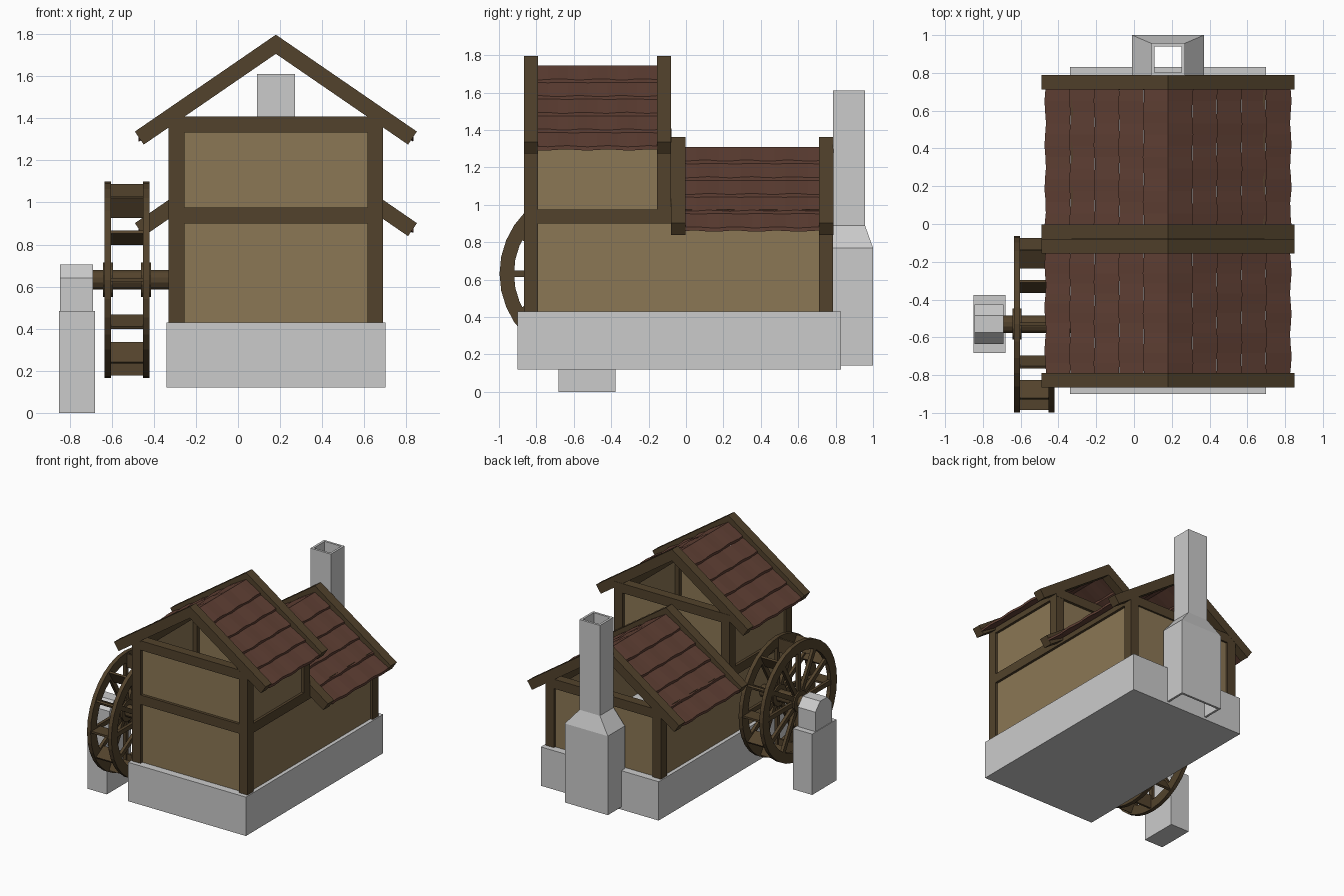
import bpy, bmesh, random
from math import sin, cos, pi, radians
from mathutils import Matrix, Vector

if "Cube" in bpy.data.objects:
    bpy.data.objects.remove(bpy.data.objects["Cube"])

random.seed(4)


def material(name, rgb):
    m = bpy.data.materials.new(name)
    m.diffuse_color = (*rgb, 1)
    m.use_nodes = True
    m.node_tree.nodes["Principled BSDF"].inputs["Base Color"].default_value = m.diffuse_color
    return m


WOOD = material("dark_timber", (0.085, 0.055, 0.025))
PLASTER = material("tan_plaster", (0.26, 0.185, 0.09))
TILE = material("red_brown_tile", (0.115, 0.05, 0.034))


def finish(name, bm, mat):
    bmesh.ops.recalc_face_normals(bm, faces=bm.faces)
    me = bpy.data.meshes.new(name)
    bm.to_mesh(me)
    bm.free()
    ob = bpy.data.objects.new(name, me)
    bpy.context.collection.objects.link(ob)
    if mat:
        me.materials.append(mat)
    return ob


def add_box(bm, x0, x1, y0, y1, z0, z1, rot=None):
    m = Matrix.Translation(((x0 + x1) / 2, (y0 + y1) / 2, (z0 + z1) / 2)) @ Matrix.Diagonal((x1 - x0, y1 - y0, z1 - z0, 1))
    bmesh.ops.create_cube(bm, size=1, matrix=rot @ m if rot else m)


def boxes(name, dims, mat=None):
    bm = bmesh.new()
    for d in dims:
        add_box(bm, *d)
    return finish(name, bm, mat)


def add_loft(bm, loops, closed=False):
    rows = [[bm.verts.new(p) for p in loop] for loop in loops]
    n = len(rows[0])
    for a, b in zip(rows, rows[1:] + (rows[:1] if closed else [])):
        for i in range(n):
            j = (i + 1) % n
            bm.faces.new((a[i], a[j], b[j], b[i]))
    if not closed:
        bm.faces.new(rows[0])
        bm.faces.new(rows[-1])


def loft(name, loops, mat=None, closed=False):
    bm = bmesh.new()
    add_loft(bm, loops, closed)
    return finish(name, bm, mat)


# Stone foundation
boxes("foundation", [(-0.34, 0.70, -0.90, 0.83, 0.12, 0.43)])

# Plaster walls, open at the top
X0, X1, T = -0.31, 0.67, 0.02


def wall_ring(y0, y1, z0, z1):
    return [(X0, X1, y0, y0 + T, z0, z1), (X0, X1, y1 - T, y1, z0, z1),
            (X0, X0 + T, y0 + T, y1 - T, z0, z1), (X1 - T, X1, y0 + T, y1 - T, z0, z1)]


boxes("lower_walls", wall_ring(-0.84, 0.77, 0.43, 0.94), PLASTER)
boxes("upper_walls", wall_ring(-0.84, -0.10, 0.94, 1.37), PLASTER)

# Timber frame
L, R, W = -0.33, 0.69, 0.075
posts, beams = [], []
for x0 in (L, R - W):
    x1 = x0 + W
    posts += [(x0, x1, -0.865, -0.79, 0.43, 1.40),
              (x0, x1, -0.155, -0.08, 0.90, 1.40),
              (x0, x1, 0.712, 0.787, 0.43, 0.97)]
    beams += [(x0, x1, -0.79, -0.155, 1.33, 1.40),
              (x0, x1, -0.79, 0.712, 0.90, 0.975)]
for y0, z0 in ((-0.863, 1.333), (-0.863, 0.90), (-0.153, 1.333), (-0.153, 0.90), (0.71, 0.90)):
    beams.append((L, R, y0, y0 + W, z0, z0 + W))
boxes("wall_posts", posts, WOOD)
boxes("wall_beams", beams, WOOD)

# Gable rafters: chevron profile pushed along y
CX, SLOPE = 0.18, 0.687


def chevron(name, y0, y1, apex):
    half = [(0.67, apex - 0.67 * SLOPE), (0.628, apex - 0.67 * SLOPE - 0.062)]
    prof = [(CX, apex), (CX + half[0][0], half[0][1]), (CX + half[1][0], half[1][1]),
            (CX, apex - 0.091), (CX - half[1][0], half[1][1]), (CX - half[0][0], half[0][1])]
    loft(name, [[(x, y, z) for x, z in prof] for y in (y0, y1)], WOOD)


chevron("front_rafter", -0.865, -0.79, 1.797)
chevron("middle_rafter_high", -0.155, -0.08, 1.797)
chevron("middle_rafter_low", -0.08, -0.003, 1.362)
chevron("back_rafter", 0.712, 0.788, 1.362)


# Tile courses: overlapping, slightly wavy slabs
def tiled_roof(name, y0, y1, ridge):
    bm = bmesh.new()
    n = 12
    for side in (-1, 1):
        for row in range(5):
            d0, d1 = row * 0.13, (row + 1) * 0.13
            ph = random.uniform(0, 2 * pi)
            loops = []
            for k in range(n + 1):
                y = y0 + (y1 - y0) * k / n
                wave = 0.004 * sin(y * 28 + ph)
                e = d1 + 0.004 * sin(y * 28 + ph + 1)
                za, zb = ridge - SLOPE * d0 - 0.004, ridge - SLOPE * e + 0.012 + wave
                loops.append([(CX + side * d0, y, za), (CX + side * e, y, zb),
                              (CX + side * e, y, zb - 0.02), (CX + side * d0, y, za - 0.02)])
            add_loft(bm, loops)
    finish(name, bm, TILE)


tiled_roof("front_roof_tiles", -0.79, -0.155, 1.748)
tiled_roof("back_roof_tiles", -0.003, 0.712, 1.314)


# Hollow chimney with sloped shoulders
def ring(hw, y0, y1, z, inset=0.0):
    a = hw - inset
    return [(CX - a, y0 + inset, z), (CX + a, y0 + inset, z), (CX + a, y1 - inset, z), (CX - a, y1 - inset, z)]


wide, slim = (0.19, 0.785, 1.0), (0.09, 0.785, 0.957)
loft("chimney", [ring(*wide, 0.14), ring(*wide, 0.77), ring(*slim, 0.89), ring(*slim, 1.61),
                 ring(*slim, 1.61, 0.018), ring(*slim, 0.89, 0.018), ring(*wide, 0.77, 0.018),
                 ring(*wide, 0.14, 0.018)], closed=True)

# Pier and bearing block carrying the axle
YC, ZC = -0.53, 0.632
boxes("axle_pier", [(-0.85, -0.68, YC - 0.153, YC + 0.153, 0, 0.485)])
block = [(-0.105, 0.485), (-0.105, 0.64), (-0.045, 0.705), (0.045, 0.705), (0.105, 0.64), (0.105, 0.485)]
loft("bearing_block", [[(x, YC + y, z) for y, z in block] for x in (-0.845, -0.69)])

# Water wheel
XA, XB, RW = -0.635, -0.42, 0.032


def around(r, a, x):
    return (x, YC + r * cos(a), ZC + r * sin(a))


for name, x0 in (("outer", XA), ("inner", XB - RW)):
    loops = []
    for k in range(32):
        a = 2 * pi * k / 32
        loops.append([around(0.467, a, x0), around(0.467, a, x0 + RW),
                      around(0.39, a, x0 + RW), around(0.39, a, x0)])
    loft("wheel_rim_" + name, loops, WOOD, closed=True)

spokes, paddles = bmesh.new(), bmesh.new()
for k in range(12):
    rot = Matrix.Translation((0, YC, ZC)) @ Matrix.Rotation(radians(30 * k), 4, 'X')
    for x0 in (XA + 0.004, XB - RW + 0.004):
        add_box(spokes, x0, x0 + 0.024, 0.05, 0.40, -0.018, 0.018, rot)
    add_box(paddles, XA + RW, XB - RW, 0.345, 0.455, -0.008, 0.008, rot)
finish("wheel_spokes", spokes, WOOD)
finish("wheel_paddles", paddles, WOOD)


# Axle and hubs
def cylinder(name, x0, x1, r, seg):
    loft(name, [[around(r, 2 * pi * (k + 0.5) / seg, x) for k in range(seg)] for x in (x0, x1)], WOOD)


cylinder("axle", -0.70, -0.31, 0.048, 12)
cylinder("outer_hub", -0.642, -0.595, 0.085, 12)
cylinder("inner_hub", -0.46, -0.413, 0.085, 12)
